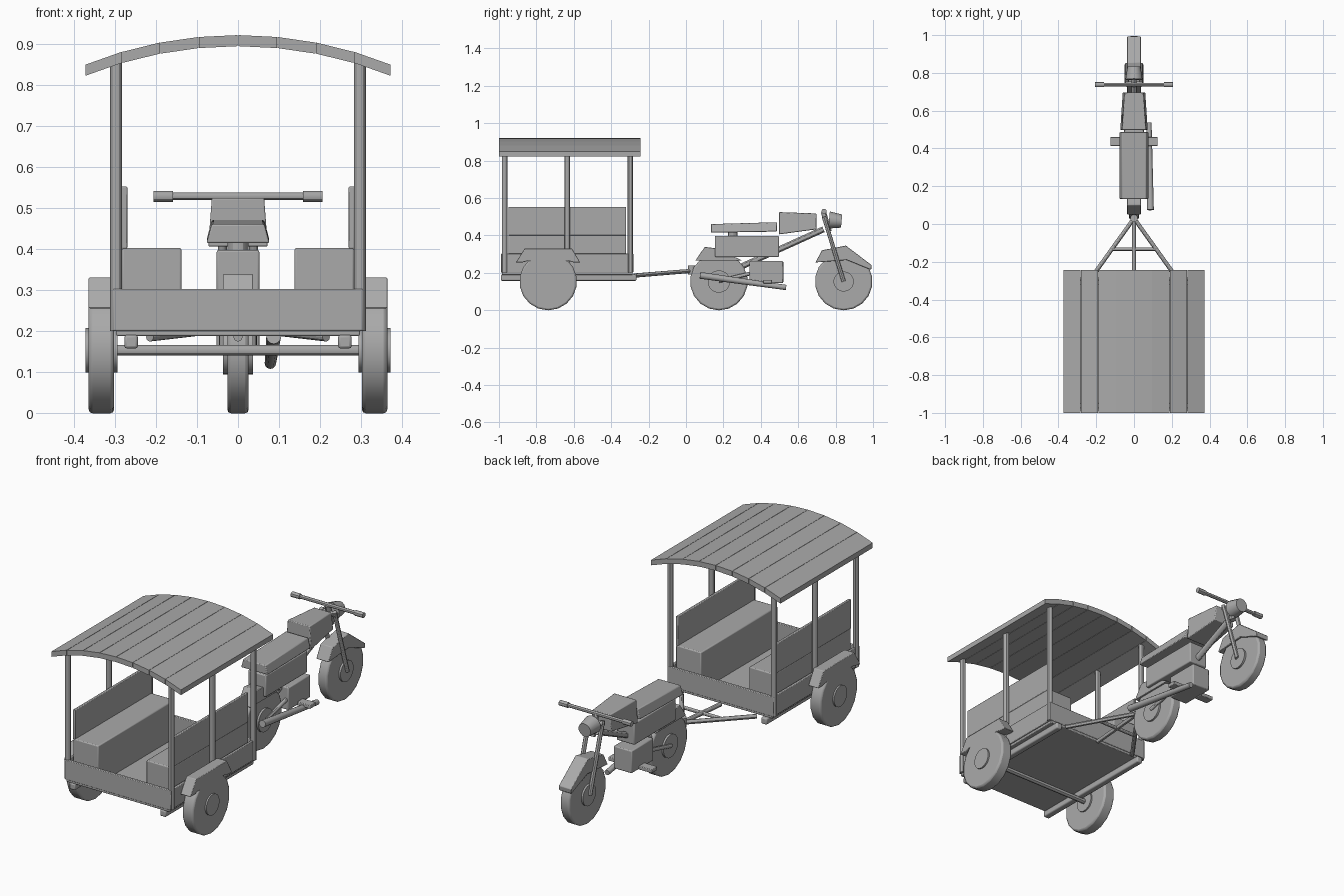
import bpy, bmesh, math
from mathutils import Vector

if "Cube" in bpy.data.objects:
    bpy.data.objects.remove(bpy.data.objects["Cube"])

grey = bpy.data.materials.new("plain_grey")
grey.diffuse_color = (0.4, 0.4, 0.4, 1)
grey.use_nodes = True
grey.node_tree.nodes["Principled BSDF"].inputs["Base Color"].default_value = grey.diffuse_color


def finish(name, bm, bevel=0.0):
    """Turn a bmesh into a named object with sharp edges kept."""
    bmesh.ops.recalc_face_normals(bm, faces=bm.faces)
    me = bpy.data.meshes.new(name)
    bm.to_mesh(me)
    bm.free()
    me.materials.append(grey)
    me.polygons.foreach_set("use_smooth", [True] * len(me.polygons))
    me.set_sharp_from_angle(angle=math.radians(30))
    ob = bpy.data.objects.new(name, me)
    bpy.context.collection.objects.link(ob)
    if bevel:
        mod = ob.modifiers.new("bevel", "BEVEL")
        mod.width = bevel
        mod.segments = 2
        mod.limit_method = 'ANGLE'
    return ob


def box(name, x, y, z, bevel=0.003):
    bm = bmesh.new()
    bmesh.ops.create_cube(bm, size=1)
    for v in bm.verts:
        v.co = [lo + (c + 0.5) * (hi - lo) for c, (lo, hi) in zip(v.co, (x, y, z))]
    return finish(name, bm, bevel)


def tube(name, p, q, r, r2=None, sides=12, bevel=0.0):
    p, q = Vector(p), Vector(q)
    bm = bmesh.new()
    bmesh.ops.create_cone(bm, cap_ends=True, segments=sides, radius1=r,
                          radius2=r if r2 is None else r2, depth=(q - p).length)
    rot = (q - p).to_track_quat('Z', 'Y')
    for v in bm.verts:
        v.co = rot @ v.co + (p + q) / 2
    return finish(name, bm, bevel)


def prism(name, yz, x0, x1, bevel=0.003):
    """Side profile extruded across the width."""
    bm = bmesh.new()
    face = bm.faces.new([bm.verts.new((x0, y, z)) for y, z in yz])
    new = bmesh.ops.extrude_face_region(bm, geom=[face])["geom"]
    for v in new:
        if isinstance(v, bmesh.types.BMVert):
            v.co.x = x1
    return finish(name, bm, bevel)


def loft(name, sections, bevel=0.004):
    """Box-like body through sections (y, z0, z1, half width low, half width high)."""
    bm = bmesh.new()
    rings = [[bm.verts.new(c) for c in ((-a, y, z0), (a, y, z0), (b, y, z1), (-b, y, z1))]
             for y, z0, z1, a, b in sections]
    for r, s in zip(rings, rings[1:]):
        for i in range(4):
            j = (i + 1) % 4
            bm.faces.new((r[i], r[j], s[j], s[i]))
    bm.faces.new(rings[0])
    bm.faces.new(rings[-1])
    return finish(name, bm, bevel)


def wheel(name, x, y, half, hub_half, hub_r):
    z = 0.153
    tube(name + "_tyre", (x - half, y, z), (x + half, y, z), 0.154, sides=18, bevel=0.009)
    tube(name + "_hub", (x - hub_half, y, z), (x + hub_half, y, z), hub_r, sides=18)


# Curved plank roof
EDGES = [math.sin(-0.382 + 0.0955 * i) for i in range(9)]
for i, (a, b) in enumerate(zip(EDGES, EDGES[1:])):
    za, zb = (math.sqrt(1 - t * t) - 0.079 for t in (a, b))
    a, b = a + 0.0008, b - 0.0008
    bm = bmesh.new()
    f, k = ([bm.verts.new((x, y, z)) for x, z in
             ((a, za - 0.027), (b, zb - 0.027), (b, zb), (a, za))] for y in (-1.0, -0.243))
    bm.faces.new(f)
    bm.faces.new(k)
    for n in range(4):
        m = (n + 1) % 4
        bm.faces.new((f[n], f[m], k[m], k[n]))
    finish(f"roof_plank_{i}", bm)

# Carriage floor, end boards and axle
box("floor", (-0.297, 0.297), (-0.985, -0.285), (0.188, 0.203))
for y in (-0.98, -0.29):
    box("end_board", (-0.305, 0.305), (y - 0.008, y + 0.008), (0.2, 0.302))
tube("cart_axle", (-0.365, -0.737, 0.153), (0.365, -0.737, 0.153), 0.013)

# Carriage parts repeated on both sides
for s in (-1, 1):
    def span(a, b):
        return tuple(sorted((s * a, s * b)))
    for y in (-0.97, -0.635, -0.297):
        tube("roof_post", (s * 0.297, y, 0.2), (s * 0.297, y, 0.862), 0.0145)
    box("chassis_rail", span(0.244, 0.277), (-0.99, -0.265), (0.157, 0.19), 0.006)
    box("side_board", span(0.29, 0.304), (-0.98, -0.29), (0.2, 0.302))
    box("bench", span(0.138, 0.283), (-0.95, -0.32), (0.2, 0.402), 0.005)
    box("backrest", span(0.27, 0.284), (-0.95, -0.32), (0.4, 0.552))
    wheel("cart_wheel", s * 0.333, -0.737, 0.031, 0.039, 0.054)
    prism("cart_fender", [(-0.91, 0.255), (-0.862, 0.33), (-0.61, 0.33), (-0.566, 0.255),
                          (-0.6, 0.255), (-0.625, 0.262), (-0.85, 0.262), (-0.875, 0.255)],
          s * 0.306, s * 0.364)
    tube("drawbar", (s * 0.215, -0.27, 0.185), (0, 0.03, 0.21), 0.011)

# Hitch
tube("centre_drawbar", (0, -0.28, 0.185), (0, 0.03, 0.21), 0.011)
tube("drawbar_brace", (-0.115, -0.133, 0.197), (0.115, -0.133, 0.197), 0.009)
tube("hitch_coupler", (0, 0.03, 0.19), (0, 0.03, 0.238), 0.02)
tube("hitch_stub", (0, 0.03, 0.222), (0, 0.12, 0.21), 0.014)

# Motorcycle wheels and fenders
wheel("rear_wheel", 0, 0.176, 0.026, 0.036, 0.06)
wheel("front_wheel", 0, 0.843, 0.026, 0.036, 0.054)
prism("rear_fender", [(0.05, 0.265), (0.1, 0.338), (0.165, 0.33), (0.3, 0.265)], -0.037, 0.037)
prism("front_fender", [(0.692, 0.255), (0.727, 0.32), (0.855, 0.345), (0.993, 0.24),
                       (0.99, 0.215), (0.86, 0.268)], -0.036, 0.036)

# Motorcycle body
box("body_box", (-0.052, 0.052), (0.155, 0.497), (0.284, 0.397), 0.005)
box("engine", (-0.052, 0.052), (0.34, 0.52), (0.145, 0.262), 0.005)
loft("saddle", [(0.133, 0.414, 0.46, 0.077, 0.064), (0.486, 0.42, 0.47, 0.077, 0.064)])
loft("fuel_tank", [(0.497, 0.405, 0.524, 0.073, 0.064), (0.697, 0.432, 0.517, 0.06, 0.05)])
tube("frame_spine", (0, 0.3, 0.235), (0, 0.735, 0.432), 0.016)
tube("seat_strut", (0, 0.25, 0.38), (0, 0.25, 0.43), 0.025)
tube("exhaust", (0.087, 0.075, 0.186), (0.079, 0.535, 0.121), 0.018, 0.014)
for s in (-1, 1):
    tube("swing_arm", (s * 0.036, 0.176, 0.155), (s * 0.036, 0.36, 0.2), 0.01)
    box("foot_peg", tuple(sorted((s * 0.045, s * 0.125))), (0.413, 0.46), (0.143, 0.162))

# Steering, handlebar and headlight
for s in (-1, 1):
    tube("front_fork", (s * 0.038, 0.737, 0.5), (s * 0.038, 0.843, 0.153), 0.011)
    tube("hand_grip", (s * 0.158, 0.738, 0.528), (s * 0.206, 0.738, 0.528), 0.0135)
tube("handlebar", (-0.17, 0.738, 0.528), (0.17, 0.738, 0.528), 0.0095)
tube("fork_bridge", (-0.046, 0.742, 0.485), (0.046, 0.742, 0.485), 0.013)
tube("steering_stem", (0, 0.735, 0.525), (0, 0.765, 0.42), 0.014)
tube("headlight", (0, 0.765, 0.482), (0, 0.832, 0.476), 0.046, 0.035, sides=14)
